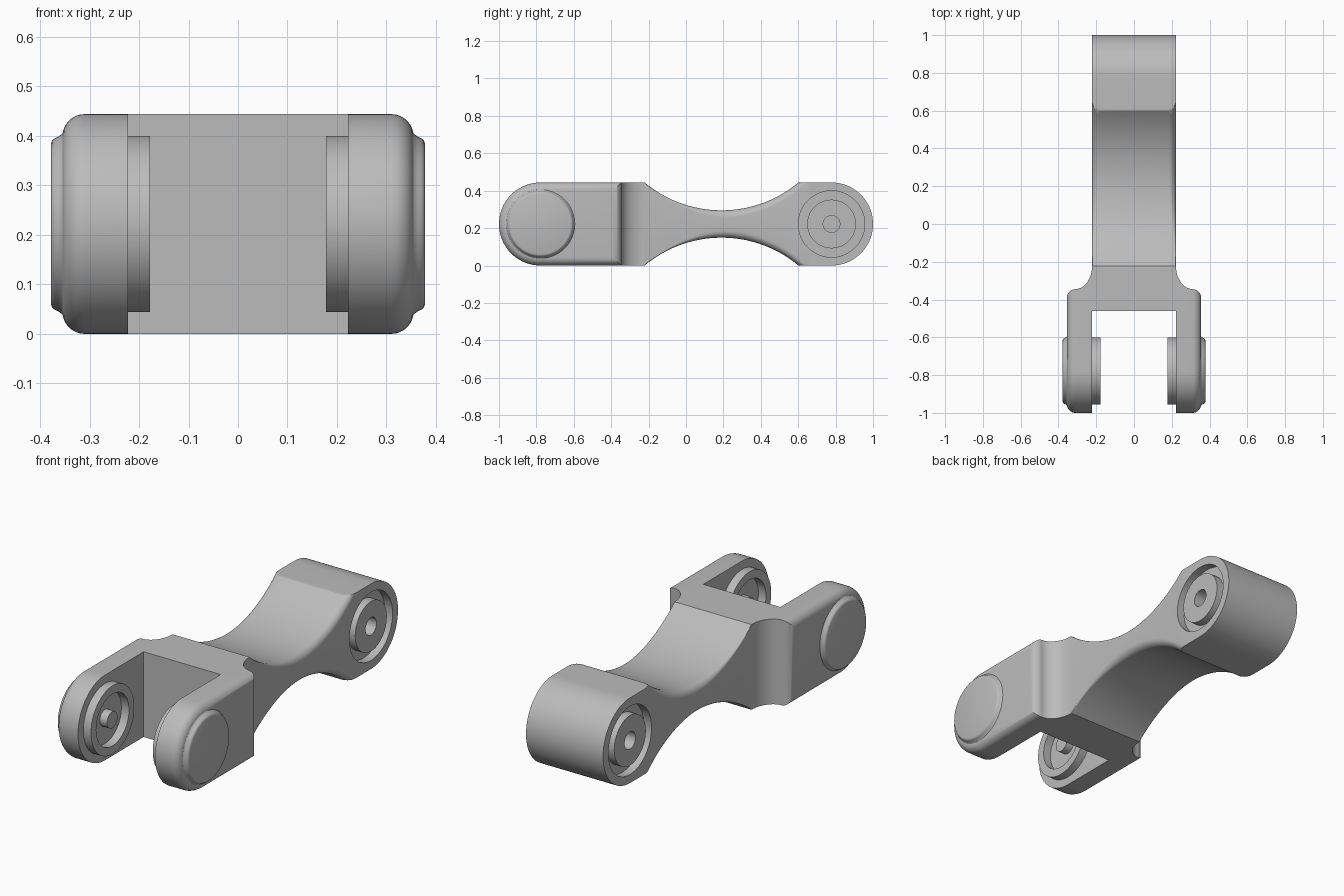
import bpy, bmesh
from math import sin, cos, pi, sqrt, radians

cube = bpy.data.objects.get("Cube")
if cube:
    bpy.data.objects.remove(cube, do_unlink=True)

grey = bpy.data.materials.new("plain_grey")
grey.use_nodes = True
grey.diffuse_color = (0.5, 0.5, 0.5, 1)
grey.node_tree.nodes["Principled BSDF"].inputs["Base Color"].default_value = (0.5, 0.5, 0.5, 1)

R = 0.222              # half height and half width of the link
FRONT, BACK = -0.778, 0.778   # pivot positions along y


def loft(name, loops, ring=False):
    """Skin matching loops of points; capped, or closed on itself as a ring."""
    bm = bmesh.new()
    rows = [[bm.verts.new(p) for p in loop] for loop in loops]
    pairs = list(zip(rows, rows[1:]))
    if ring:
        pairs.append((rows[-1], rows[0]))
    for a, b in pairs:
        for i in range(len(a)):
            j = (i + 1) % len(a)
            bm.faces.new((a[i], a[j], b[j], b[i]))
    if not ring:
        bm.faces.new(rows[0])
        bm.faces.new(rows[-1])
    bmesh.ops.recalc_face_normals(bm, faces=bm.faces)
    mesh = bpy.data.meshes.new(name)
    bm.to_mesh(mesh)
    bm.free()
    mesh.materials.append(grey)
    obj = bpy.data.objects.new(name, mesh)
    bpy.context.collection.objects.link(obj)
    return obj


def lathe(name, profile, y, side, ring=False, n=72):
    """Revolve (x, radius) points about a pivot axis parallel to x."""
    return loft(name, [[(side * x, y + r * cos(2 * pi * i / n), R + r * sin(2 * pi * i / n))
                        for i in range(n)] for x, r in profile], ring)


def smooth(obj):
    bpy.ops.object.select_all(action='DESELECT')
    obj.select_set(True)
    bpy.context.view_layer.objects.active = obj
    bpy.ops.object.shade_smooth_by_angle(angle=radians(30))


def section(y):
    """Cross-section of the waist and rear eye: rounded box limited by the eye."""
    limit = R if y <= BACK else sqrt(max(R * R - (y - BACK) ** 2, 0.00001))
    dy = y - 0.19
    h = 0.715 - sqrt(0.642 ** 2 - dy * dy) if dy < 0.6 else 1
    t = min(max((y + R) / 0.5, 0), 1)
    r = 0.004 + 0.036 * t * t * (3 - 2 * t)
    quarter = [(R - r + r * cos(a), min(limit, h - r + r * sin(a)))
               for a in [pi / 2 * i / 8 for i in range(9)]]
    half = quarter + [(-x, z) for x, z in reversed(quarter)]
    return [(x, y, R + z) for x, z in half] + [(x, y, R - z) for x, z in reversed(half)]


# Waist and rear eye in one skin
stations = [-R + 0.822 * i / 40 for i in range(40)]
stations += [0.6 + 0.06 * i / 6 for i in range(7)] + [0.72]
stations += [BACK + R * sin(pi / 2 * i / 24) for i in range(25)]
body = loft("waist_and_rear_eye", [section(y) for y in stations])

# Ring grooves and pin holes cut into both faces of the eye
for side, label in ((1, "left"), (-1, "right")):
    cutters = [
        lathe(label + "_groove_cutter", [(0.178, 0.13), (0.178, 0.1775), (0.25, 0.1775), (0.25, 0.13)],
              BACK, side, True),
        lathe(label + "_hole_cutter", [(0.16, 0.045), (0.25, 0.045)], BACK, side)]
    for cutter in cutters:
        cutter.hide_render = True
        cutter.hide_set(True)
        cut = body.modifiers.new(cutter.name, 'BOOLEAN')
        cut.operation = 'DIFFERENCE'
        cut.solver = 'EXACT'
        cut.object = cutter

# Apply the cuts and drop the cutters
bpy.context.view_layer.update()
cut_mesh = bpy.data.meshes.new_from_object(body.evaluated_get(bpy.context.evaluated_depsgraph_get()))
body.modifiers.clear()
body.data = cut_mesh
for obj in [o for o in bpy.data.objects if o.name.endswith("_cutter")]:
    bpy.data.objects.remove(obj, do_unlink=True)
smooth(body)

# Fork hub with concave flanks
flank = [(0.312 - 0.09 * sin(a), -0.222 - 0.123 * cos(a)) for a in [pi / 2 * i / 14 for i in range(15)]]
half = [(R, -0.46), (R, -0.345)] + flank
plan = half + [(-x, y) for x, y in reversed(half)]
smooth(loft("fork_hub", [[(x, y, z) for x, y in plan] for z in (0, 2 * R)]))


def cheek_loop(x, inset):
    """Side outline of a fork cheek: square at the hub, round at the tip."""
    r = R - inset
    tip = [(x, FRONT - r * sin(a), R + r * cos(a)) for a in [pi * i / 40 for i in range(41)]]
    return [(x, -0.345 - inset, R + r)] + tip + [(x, -0.345 - inset, R - r)]


# Fork cheeks with outer caps, inner rings and pins
for side, label in ((1, "left"), (-1, "right")):
    fillet = [(0.31 + 0.045 * sin(a), 0.045 * (1 - cos(a))) for a in [pi / 2 * i / 8 for i in range(9)]]
    loops = [cheek_loop(side * x, d) for x, d in [(R, 0)] + fillet]
    smooth(loft(label + "_fork_cheek", loops))
    smooth(lathe(label + "_outer_cap",
                 [(0.34, 0.187), (0.352, 0.187), (0.357, 0.181), (0.364, 0.176), (0.371, 0.173),
                  (0.376, 0.168), (0.378, 0.162)], FRONT, side))
    smooth(lathe(label + "_inner_ring", [(0.178, 0.135), (0.178, 0.178), (0.23, 0.178), (0.23, 0.135)],
                 FRONT, side, True))
    smooth(lathe(label + "_pin", [(0.18, 0.043), (0.23, 0.043)], FRONT, side))
